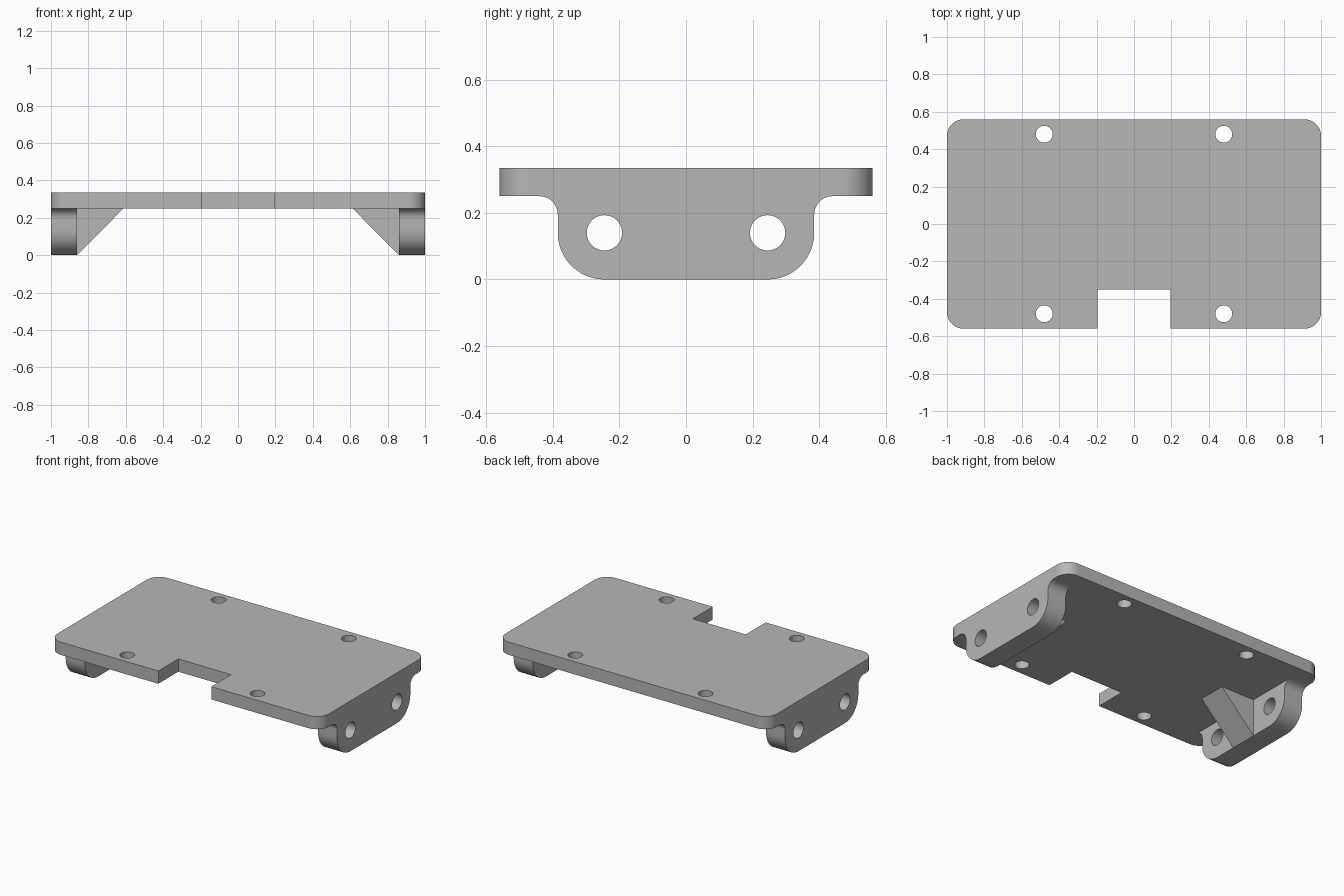
import bpy, bmesh
from math import sin, cos, pi, radians
from mathutils import Vector

cube = bpy.data.objects.get("Cube")
if cube:
    bpy.data.objects.remove(cube, do_unlink=True)

grey = bpy.data.materials.new("light_grey")
grey.use_nodes = True
grey.diffuse_color = (0.47, 0.47, 0.47, 1)
for node in grey.node_tree.nodes:
    if node.type == 'BSDF_PRINCIPLED':
        node.inputs["Base Color"].default_value = grey.diffuse_color


def arc(cx, cy, r, start, end, steps=12):
    """Points along an arc, angles in degrees."""
    angles = [radians(start + (end - start) * i / steps) for i in range(steps + 1)]
    return [(cx + r * cos(a), cy + r * sin(a)) for a in angles]


def circle(cx, cy, r):
    return arc(cx, cy, r, 0, 360, 40)[:-1]


def mirrored(half):
    """Close a half outline by reflecting it in its first coordinate."""
    return half + [(-a, b) for a, b in reversed(half)]


def extrude(name, loops, place, depth):
    """Fill an outline with holes, then extrude it by the depth vector."""
    bm = bmesh.new()
    for loop in loops:
        verts = [bm.verts.new(place(a, b)) for a, b in loop]
        for i, v in enumerate(verts):
            bm.edges.new((verts[i - 1], v))
    bmesh.ops.triangle_fill(bm, edges=bm.edges[:], use_beauty=True,
                            normal=Vector(depth).normalized())
    result = bmesh.ops.extrude_face_region(bm, geom=bm.faces[:], use_keep_orig=True)
    moved = [g for g in result["geom"] if isinstance(g, bmesh.types.BMVert)]
    bmesh.ops.translate(bm, verts=moved, vec=depth)
    bmesh.ops.recalc_face_normals(bm, faces=bm.faces[:])
    mesh = bpy.data.meshes.new(name)
    bm.to_mesh(mesh)
    bm.free()
    mesh.shade_smooth()
    mesh.set_sharp_from_angle(angle=radians(30))
    mesh.materials.append(grey)
    obj = bpy.data.objects.new(name, mesh)
    bpy.context.collection.objects.link(obj)


UNDER, TOP = 0.25, 0.335      # heights of the plate faces
INNER = 0.86                  # inner face of the side flanges

# Top plate: rounded corners, front notch, four screw holes
plate = mirrored([(0.195, -0.35), (0.195, -0.56)]
                 + arc(0.91, -0.47, 0.09, -90, 0)
                 + arc(0.91, 0.47, 0.09, 0, 90))
screw_holes = [circle(x, y, 0.045) for x in (-0.48, 0.48) for y in (-0.48, 0.48)]
extrude("top_plate", [plate] + screw_holes,
        lambda x, y: (x, y, UNDER), (0, 0, TOP - UNDER))

# Side flange outline: rounded feet, fillets under the plate, two bolt holes
flange = mirrored(arc(0.245, 0.14, 0.14, -90, 0)
                  + arc(0.44, 0.195, 0.055, 180, 90))
bolt_holes = [circle(y, 0.14, 0.053) for y in (-0.245, 0.245)]

for side, s in (("left", 1), ("right", -1)):
    extrude(side + "_flange", [flange] + bolt_holes,
            lambda y, z: (s * INNER, y, z), (s * (1 - INNER), 0, 0))
    # Triangular brace between flange and plate
    extrude(side + "_gusset", [[(INNER, 0), (INNER, UNDER), (0.612, UNDER)]],
            lambda x, z: (s * x, -0.095, z), (0, 0.19, 0))
